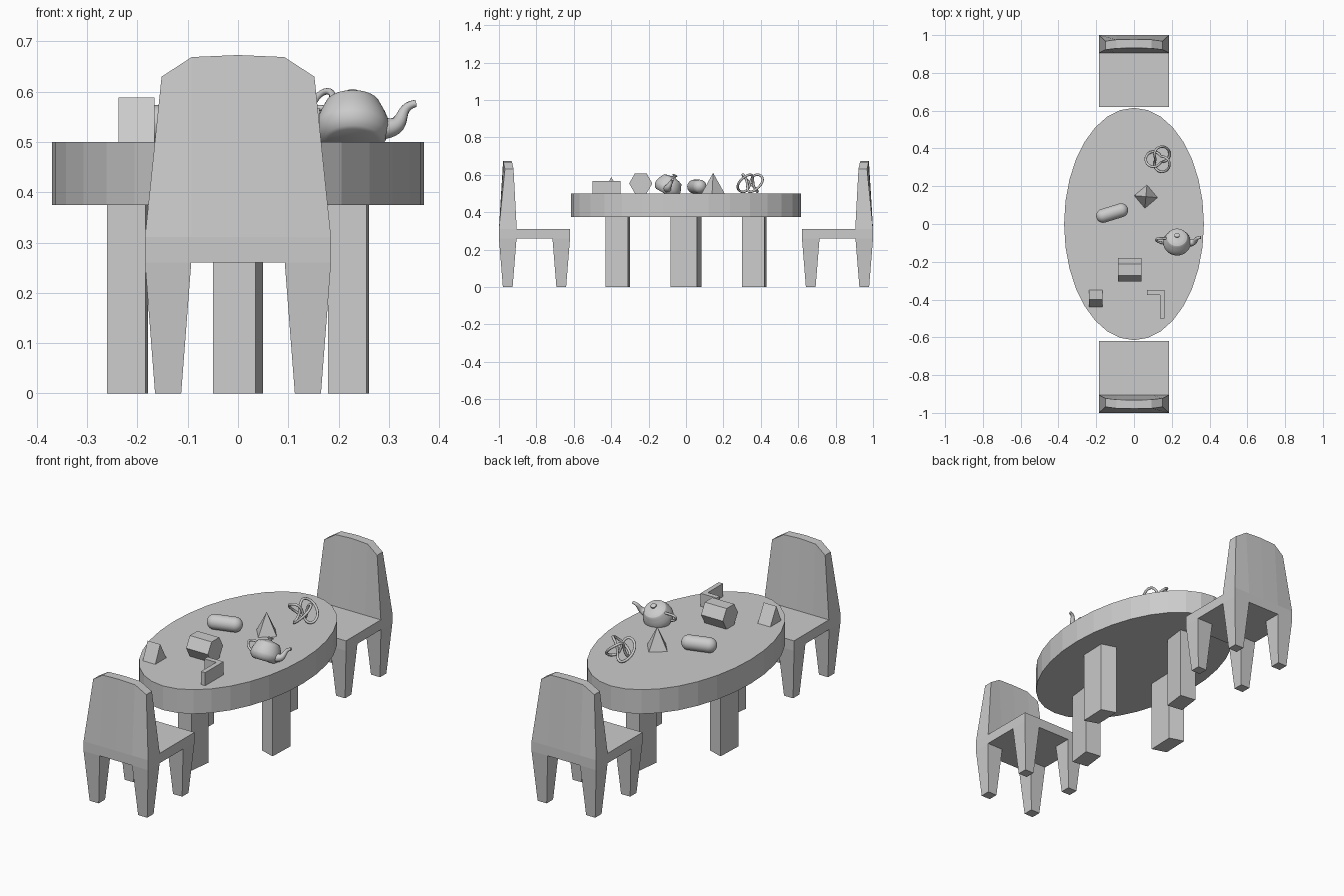
import bpy, bmesh, math
from mathutils import Matrix, Vector

if "Cube" in bpy.data.objects:
    bpy.data.objects.remove(bpy.data.objects["Cube"])

grey = bpy.data.materials.new("plain grey")
grey.diffuse_color = (0.6, 0.6, 0.6, 1)
grey.use_nodes = True
grey.node_tree.nodes["Principled BSDF"].inputs["Base Color"].default_value = grey.diffuse_color


def smooth(ob, angle=40):
    bpy.ops.object.select_all(action='DESELECT')
    ob.select_set(True)
    bpy.context.view_layer.objects.active = ob
    bpy.ops.object.shade_smooth_by_angle(angle=math.radians(angle))


def finish(name, bm, matrix=None, smoothed=False):
    if matrix is not None:
        bm.transform(matrix)
    bmesh.ops.recalc_face_normals(bm, faces=bm.faces)
    me = bpy.data.meshes.new(name)
    bm.to_mesh(me)
    bm.free()
    me.materials.append(grey)
    ob = bpy.data.objects.new(name, me)
    bpy.context.collection.objects.link(ob)
    if smoothed:
        smooth(ob)
    return ob


def loft(name, rings, matrix=None, smoothed=False):
    """Join closed rings of equal point count and cap both ends."""
    bm = bmesh.new()
    rows = [[bm.verts.new(p) for p in r] for r in rings]
    n = len(rows[0])
    for a, b in zip(rows, rows[1:]):
        for i in range(n):
            j = (i + 1) % n
            bm.faces.new((a[i], a[j], b[j], b[i]))
    bm.faces.new(rows[0])
    bm.faces.new(rows[-1])
    return finish(name, bm, matrix, smoothed)


def prism(name, pts, z0, z1, matrix=None):
    return loft(name, [[(x, y, z) for x, y in pts] for z in (z0, z1)], matrix)


def rect(cx, cy, hx, hy):
    return [(cx - hx, cy - hy), (cx + hx, cy - hy), (cx + hx, cy + hy), (cx - hx, cy + hy)]


def lathe(name, profile, matrix, segs=32):
    rings = [[(r * math.cos(2 * math.pi * i / segs), r * math.sin(2 * math.pi * i / segs), z)
              for i in range(segs)] for r, z in profile]
    return loft(name, rings, matrix, True)


def tube(name, pts, radii, matrix, kind='NURBS', cyclic=False):
    cu = bpy.data.curves.new(name, 'CURVE')
    cu.dimensions = '3D'
    cu.bevel_depth = 1
    cu.bevel_resolution = 3
    cu.resolution_u = 6
    cu.use_fill_caps = True
    sp = cu.splines.new(kind)
    sp.points.add(len(pts) - 1)
    for p, co, r in zip(sp.points, pts, radii):
        p.co = (*co, 1)
        p.radius = r
    sp.use_cyclic_u = cyclic
    if kind == 'NURBS':
        sp.order_u = 4
        sp.use_endpoint_u = True
    ob = bpy.data.objects.new(name, cu)
    bpy.context.collection.objects.link(ob)
    bpy.ops.object.select_all(action='DESELECT')
    ob.select_set(True)
    bpy.context.view_layer.objects.active = ob
    bpy.ops.object.convert(target='MESH')
    ob = bpy.context.view_layer.objects.active
    ob.data.transform(matrix)
    ob.data.materials.clear()
    ob.data.materials.append(grey)
    smooth(ob, 50)


# Table: oval top and four slightly skewed legs
oval = [(0.37 * math.cos(math.pi * i / 16), 0.615 * math.sin(math.pi * i / 16)) for i in range(32)]
prism("table_top", oval, 0.375, 0.5)


def table_leg(name, cx, cy, u, v):
    pts = [(cx + (a * u[0] + b * v[0]) / 2, cy + (a * u[1] + b * v[1]) / 2)
           for a, b in ((-1, -1), (1, -1), (1, 1), (-1, 1))]
    prism(name, pts, 0, 0.38)


for s, end, side in ((-1, "front", "left"), (1, "back", "right")):
    table_leg("table_leg_" + end, 0, s * 0.365, (0.085, -0.012), (0.015, 0.12))
    table_leg("table_leg_" + side, s * 0.22, 0, (0.077, -0.025), (0.005, 0.14))

# Chairs: the second is the first turned half way round
for label, turn in (("front", 0), ("back", math.pi)):
    M = Matrix.Rotation(turn, 4, 'Z')
    prism(label + "_chair_seat", rect(0, -0.81, 0.185, 0.19), 0.26, 0.311, M)
    for sx in (-1, 1):
        for cy in (-0.953, -0.667):
            top, foot = rect(sx * 0.139, cy, 0.046, 0.047), rect(sx * 0.139, cy, 0.026, 0.026)
            loft(label + "_chair_leg", [[(*p, 0) for p in foot], [(*p, 0.26) for p in top]], M)
    # Backrest: five columns with clipped corners and a slight bow
    rings = []
    for xb, xt, zt, bow in ((-0.185, -0.152, 0.63, 0), (-0.093, -0.092, 0.669, 0.008),
                            (0, 0, 0.673, 0.01), (0.093, 0.092, 0.669, 0.008),
                            (0.185, 0.152, 0.63, 0)):
        rings.append([(xb, -1, 0.311), (xb, -0.905, 0.311),
                      (xt, -0.922 - bow, zt), (xt, -0.968 - bow, zt)])
    loft(label + "_chair_backrest", rings, M)

# Teapot, leaning towards the back
P = (Matrix.Translation((0.228, -0.115, 0.5)) @ Matrix.Rotation(math.radians(-30), 4, 'X')
     @ Matrix.Scale(0.037, 4))
lathe("teapot_body", [(1.4, 0), (1.6, 0.1), (1.85, 0.4), (1.97, 0.75), (1.98, 0.95), (1.9, 1.35),
                      (1.75, 1.75), (1.58, 2.1), (1.45, 2.38), (1.4, 2.42)], P)
lathe("teapot_lid", [(1.4, 2.38), (1.3, 2.45), (0.9, 2.57), (0.45, 2.66), (0.22, 2.75),
                     (0.25, 2.85), (0.38, 2.97), (0.36, 3.08), (0.2, 3.14), (0.02, 3.15)], P)
tube("teapot_spout", [(1.6, 0, 0.85), (2.2, 0, 0.85), (2.6, 0, 1.3), (2.7, 0, 1.9), (3.0, 0, 2.3), (3.4, 0, 2.4)],
     [0.6, 0.52, 0.36, 0.27, 0.22, 0.2], P)
tube("teapot_handle", [(-1.5, 0, 2.1), (-2.3, 0, 2.15), (-3.0, 0, 2.1), (-3.05, 0, 1.5), (-2.6, 0, 0.95), (-1.9, 0, 0.7)],
     [0.16] * 6, P)

# Pyramid
tip = Vector((0.063, 0.145, 0.61))
base = [(tip.x + 0.062 * math.cos(a), tip.y + 0.062 * math.sin(a))
        for a in (math.radians(90 * k - 5) for k in range(4))]
bm = bmesh.new()
b = [bm.verts.new((*p, 0.5)) for p in base]
t = bm.verts.new(tip)
bm.faces.new(b)
for i in range(4):
    bm.faces.new((b[i], b[(i + 1) % 4], t))
finish("pyramid", bm)

# Capsule lying on its side
r, h = 0.037, 0.05
arc = [math.radians(-89 + 178 * i / 15) for i in range(16)]
lathe("capsule", [(r * math.cos(a), r * math.sin(a) + (h if a > 0 else -h)) for a in arc],
      Matrix.Translation((-0.116, 0.058, 0.537)) @ Matrix.Rotation(math.radians(17), 4, 'Z')
      @ Matrix.Rotation(math.pi / 2, 4, 'Y'))

# Hexagonal bar and triangular bar, both lying along x
hexagon = [(-0.242 + 0.062 * math.cos(math.pi * i / 3), 0.554 + 0.062 * math.sin(math.pi * i / 3))
           for i in range(6)]
loft("hexagonal_bar", [[(x, y, z) for y, z in hexagon] for x in (-0.085, 0.04)])
wedge = [(-0.44, 0.5), (-0.35, 0.5), (-0.4, 0.589)]
loft("triangular_bar", [[(x, y, z) for y, z in wedge] for x in (-0.238, -0.166)])

# L-shaped block
prism("angle_block", [(0.07, -0.35), (0.07, -0.376), (0.138, -0.376), (0.138, -0.5),
                      (0.162, -0.5), (0.162, -0.35)], 0.5, 0.568)

# Trefoil knot
knot = []
for i in range(96):
    a = 2 * math.pi * i / 96
    rad = 0.045 + 0.026 * math.cos(3 * a)
    knot.append((-rad * math.cos(2 * a), -rad * math.sin(2 * a), 0.046 * math.sin(3 * a)))
tube("trefoil_knot", knot, [0.0065] * 96, Matrix.Translation((0.133, 0.343, 0.555)), 'POLY', True)
